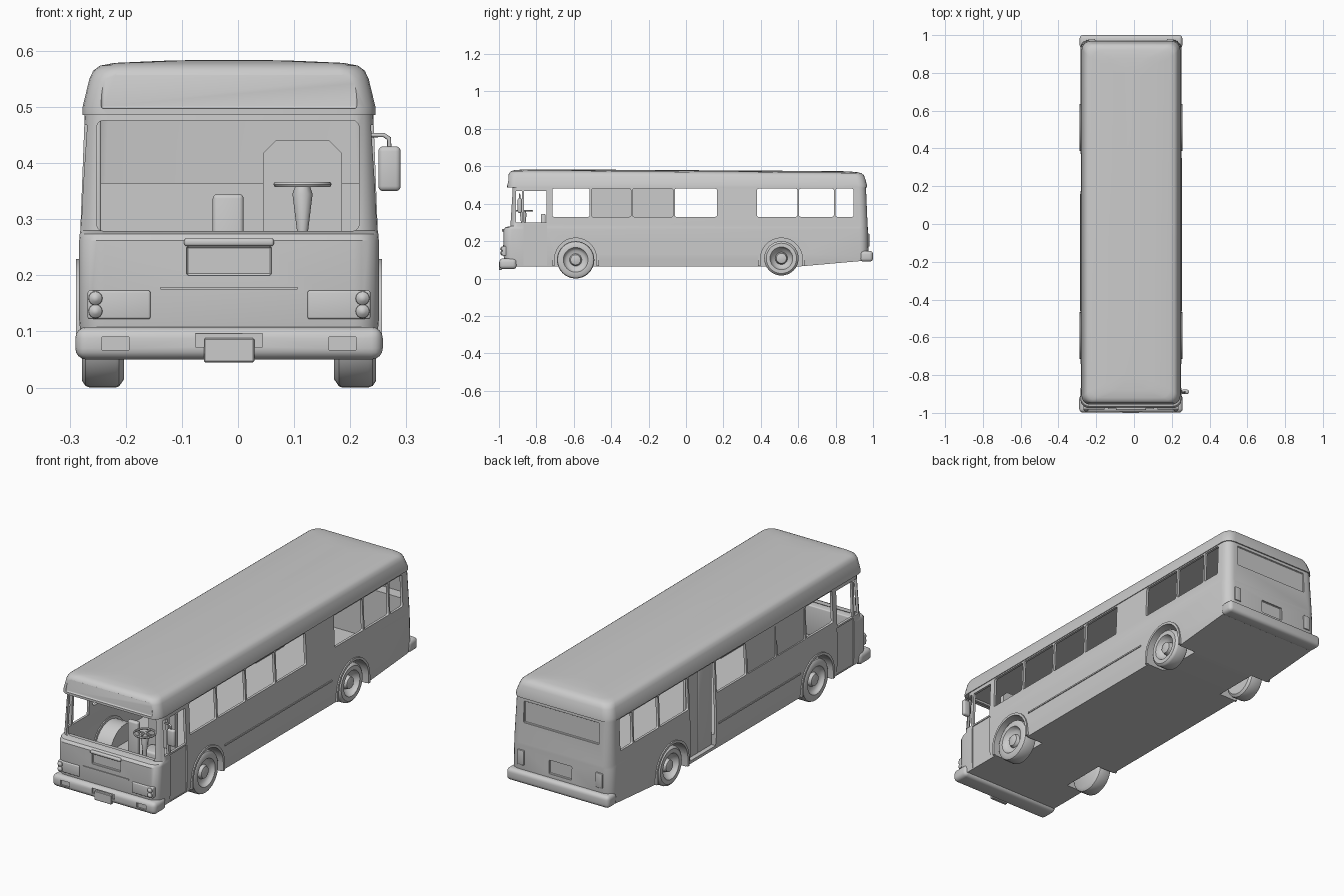
import bpy, bmesh, math
from mathutils import Vector

if "Cube" in bpy.data.objects:
    bpy.data.objects.remove(bpy.data.objects["Cube"])

CX = -0.016          # body centre line (the mirror makes the model asymmetric)


def finish(name, bm):
    bmesh.ops.recalc_face_normals(bm, faces=bm.faces)
    me = bpy.data.meshes.new(name)
    bm.to_mesh(me)
    bm.free()
    ob = bpy.data.objects.new(name, me)
    bpy.context.collection.objects.link(ob)
    return ob


def box(name, x0, x1, y0, y1, z0, z1, bevel=0.0, segs=3):
    bm = bmesh.new()
    bmesh.ops.create_cube(bm, size=1)
    for v in bm.verts:
        v.co = Vector(((x0 + x1) / 2 + v.co.x * abs(x1 - x0),
                       (y0 + y1) / 2 + v.co.y * abs(y1 - y0),
                       (z0 + z1) / 2 + v.co.z * abs(z1 - z0)))
    if bevel:
        bmesh.ops.bevel(bm, geom=bm.edges[:], offset=bevel, segments=segs,
                        profile=0.5, affect='EDGES')
    return finish(name, bm)


def side_box(name, s, d0, d1, *rest, **kw):
    return box(name, CX + s * d0, CX + s * d1, *rest, **kw)


def loft(name, rings, n=5):
    """Stack of rounded rectangles: (z, half width, y front, y back, corner radius)."""
    bm = bmesh.new()
    loops = []
    for z, hw, y0, y1, r in rings:
        pts = []
        for i, (cx, cy) in enumerate(((hw - r, y1 - r), (r - hw, y1 - r),
                                      (r - hw, y0 + r), (hw - r, y0 + r))):
            for k in range(n + 1):
                a = math.pi / 2 * (i + k / n)
                pts.append((CX + cx + r * math.cos(a), cy + r * math.sin(a), z))
        loops.append([bm.verts.new(p) for p in pts])
    for a, b in zip(loops, loops[1:]):
        for i in range(len(a)):
            j = (i + 1) % len(a)
            bm.faces.new((a[i], a[j], b[j], b[i]))
    bm.faces.new(loops[0][::-1])
    bm.faces.new(loops[-1])
    return finish(name, bm)


def prism(name, pts, x0, x1, skip=()):
    """Extrude a (y, z) outline along x; skip may hold 'end0', 'last'."""
    bm = bmesh.new()
    a = [bm.verts.new((x0, y, z)) for y, z in pts]
    b = [bm.verts.new((x1, y, z)) for y, z in pts]
    n = len(pts)
    for i in range(n - 1 if 'last' in skip else n):
        bm.faces.new((a[i], a[(i + 1) % n], b[(i + 1) % n], b[i]))
    if 'end0' not in skip:
        bm.faces.new(a)
    bm.faces.new(b)
    return finish(name, bm)


def lathe(name, prof, centre, s=1, axis='X', steps=32):
    """Revolve (offset, radius) points around an axis through centre."""
    bm = bmesh.new()
    vs = [bm.verts.new((s * d, 0, r) if axis == 'X' else (r, 0, d)) for d, r in prof]
    es = [bm.edges.new(p) for p in zip(vs, vs[1:])]
    ax = (1, 0, 0) if axis == 'X' else (0, 0, 1)
    bmesh.ops.spin(bm, geom=vs + es, cent=(0, 0, 0), axis=ax, angle=2 * math.pi,
                   steps=steps, use_merge=True)
    bmesh.ops.remove_doubles(bm, verts=bm.verts, dist=1e-5)
    bmesh.ops.translate(bm, verts=bm.verts, vec=centre)
    return finish(name, bm)


def tube(name, pts, r):
    cu = bpy.data.curves.new(name, 'CURVE')
    cu.dimensions = '3D'
    cu.bevel_depth, cu.bevel_resolution, cu.use_fill_caps = r, 2, True
    sp = cu.splines.new('POLY')
    sp.points.add(len(pts) - 1)
    for p, c in zip(sp.points, pts):
        p.co = (*c, 1)
    ob = bpy.data.objects.new(name, cu)
    bpy.context.collection.objects.link(ob)


def cut(target, cutter):
    m = target.modifiers.new('cut', 'BOOLEAN')
    m.operation, m.solver, m.object = 'DIFFERENCE', 'EXACT', cutter
    bpy.context.view_layer.objects.active = target
    bpy.ops.object.modifier_apply(modifier=m.name)
    bpy.data.objects.remove(cutter)


def arch(y, r, low, zc=0.105, n=14):
    arc = [(y - r * math.cos(math.pi * k / n), zc + r * math.sin(math.pi * k / n))
           for k in range(n + 1)]
    return [(y - r, low)] + arc + [(y + r, low)]


# body shell, hollowed out
rings = [(0.065, 0.262, -0.962, 0.96, 0.04), (0.12, 0.267, -0.975, 0.976, 0.045),
         (0.262, 0.267, -0.975, 0.972, 0.045), (0.274, 0.266, -0.965, 0.972, 0.045),
         (0.28, 0.265, -0.94, 0.971, 0.04), (0.492, 0.257, -0.928, 0.962, 0.04)]
body = loft('body', rings)
T = 0.012
cut(body, loft('c', [(0.13, 0.255, -0.95, 0.962, 0.035), (0.262, 0.255, -0.95, 0.96, 0.035),
                     (0.28, 0.253, -0.928, 0.959, 0.03), (0.51, 0.244, -0.915, 0.949, 0.03)]))
cut(body, prism('c', [(0.6, 0.064), (1.1, 0.108), (1.1, 0.0), (0.6, 0.0)], -0.4, 0.4))
cut(body, box('c', CX - 0.236, CX + 0.232, -1.0, -0.88, 0.279, 0.476, 0.012))

# side windows, driver window and doors
windows = [(-0.715, -0.515), (-0.505, -0.295), (-0.285, -0.07), (-0.06, 0.165),
           (0.38, 0.595), (0.605, 0.79), (0.8, 0.895)]
for s in (1, -1):
    for a, b in windows:
        cut(body, side_box('c', s, 0.2, 0.3, a, b, 0.33, 0.48, bevel=0.007))
    cut(body, side_box('c', s, 0.2, 0.3, -0.865, -0.745, 0.3, 0.468))
    cut(body, side_box('c', s, 0.2, 0.3, -0.908, -0.878, 0.3, 0.468))
    cut(body, side_box('c', s, 0.26, 0.3, -0.868, -0.742, 0.07, 0.292))
for a, b in windows[1:3]:
    side_box('window_pane', -1, 0.254, 0.257, a - 0.003, b + 0.003, 0.325, 0.483)
cut(body, side_box('c', -1, 0.235, 0.3, 0.175, 0.37, 0.08, 0.48))
for a in (0.172, 0.2735):
    side_box('door_leaf', -1, 0.228, 0.242, a, a + 0.1, 0.078, 0.484, bevel=0.004)

# wheel arches, housings, lips and wheels
for yc, r, zc, hub in ((-0.59, 0.1, 0.1, 0.0), (0.51, 0.092, 0.108, 0.012)):
    for s in (1, -1):
        cut(body, prism('c', arch(yc, 0.112, 0.0), CX + s * 0.17, CX + s * 0.3))
        prism('wheel_housing', arch(yc, 0.112, 0.068), CX + s * 0.26, CX + s * 0.17,
              skip=('end0', 'last'))
        lip = arch(yc, 0.112, 0.068) + arch(yc, 0.124, 0.068)[::-1]
        prism('fender_lip', lip, CX + s * 0.25, CX + s * 0.273)
        k = r / 0.1
        prof = [(-0.075, 0), (-0.075, 0.085 * k), (-0.066, 0.098 * k), (-0.06, r),
                (-0.014, r), (-0.006, 0.097 * k), (0, 0.088 * k), (0, 0.066 * k),
                (-0.012, 0.06 * k), (-0.02, 0.05), (-0.022 - hub, 0.033),
                (-0.008, 0.027), (-0.004, 0.012), (-0.004, 0)]
        lathe('wheel', prof, (CX + s * 0.262, yc, zc), s)
    box('axle', CX - 0.19, CX + 0.19, yc - 0.015, yc + 0.015, zc - 0.015, zc + 0.015)

# roof cap, lightly crowned and sloping to the rear
roof = loft('roof', [(0.486, 0.252, -0.94, 0.96, 0.04), (0.486, 0.261, -0.956, 0.968, 0.045),
                     (0.5, 0.261, -0.956, 0.967, 0.045), (0.55, 0.249, -0.951, 0.957, 0.045),
                     (0.565, 0.242, -0.945, 0.95, 0.045), (0.574, 0.23, -0.934, 0.938, 0.045),
                     (0.579, 0.205, -0.92, 0.92, 0.045), (0.583, 0.12, -0.88, 0.88, 0.045),
                     (0.585, 0.05, -0.82, 0.82, 0.04)])
for v in roof.data.vertices:
    if v.co.z > 0.54:
        v.co.z -= 0.006 * (v.co.y + 0.95)
cut(roof, box('c', CX - 0.228, CX + 0.228, -1.0, -0.948, 0.497, 0.562, 0.005))

# front and rear bumpers
bumper = box('front_bumper', CX - 0.274, CX + 0.274, -0.998, -0.905, 0.05, 0.108, 0.02, 4)
cut(bumper, box('c', CX - 0.06, CX + 0.06, -1.1, -0.988, 0.072, 0.096))
for s in (1, -1):
    cut(bumper, side_box('c', s, 0.178, 0.226, -1.1, -0.99, 0.067, 0.09))
box('front_plate', CX - 0.045, CX + 0.045, -1.0, -0.985, 0.045, 0.088, 0.002, 1)
box('rear_bumper', CX - 0.272, CX + 0.272, 0.93, 1.0, 0.09, 0.148, 0.018, 4)

# front grille, trim and headlights
cut(body, box('c', CX - 0.076, CX + 0.076, -1.0, -0.966, 0.2, 0.252, 0.003, 1))
box('grille_bar', CX - 0.08, CX + 0.08, -0.985, -0.965, 0.252, 0.266, 0.005)
box('front_trim', CX - 0.122, CX + 0.122, -0.979, -0.97, 0.175, 0.179)
for s in (1, -1):
    side_box('headlight_panel', s, 0.14, 0.252, -0.982, -0.945, 0.122, 0.173, bevel=0.004)
    for z in (0.136, 0.159):
        lathe('headlight', [(0, 0.013), (0.008, 0.012), (0.014, 0.006), (0.016, 0)],
              (0, 0, 0), 1, 'Z', 16)
        lamp = bpy.context.collection.objects[-1]
        lamp.rotation_euler.x = math.pi / 2
        lamp.location = (CX + s * 0.238, -0.978, z)

# rear window and plate recesses
cut(body, box('c', CX - 0.2, CX + 0.2, 0.958, 1.1, 0.37, 0.472, 0.003, 1))
cut(body, box('c', CX - 0.06, CX + 0.06, 0.966, 1.1, 0.165, 0.23, 0.003, 1))
for s in (1, -1):
    side_box('tail_light', s, 0.19, 0.225, 0.965, 0.98, 0.17, 0.24, bevel=0.003)

# rub rails along the sides
side_box('side_rail', 1, 0.262, 0.271, -0.46, 0.35, 0.18, 0.187)
side_box('side_rail', -1, 0.262, 0.271, -0.46, 0.16, 0.18, 0.187)

# side mirror
tube('mirror_arm', [(0.235, -0.89, 0.45), (0.26, -0.89, 0.45), (0.269, -0.89, 0.444),
                    (0.27, -0.89, 0.42)], 0.004)
box('side_mirror', 0.25, 0.29, -0.9, -0.877, 0.35, 0.43, 0.009)

# cab interior: dashboard, steering wheel, driver seat, console
box('dashboard', CX - 0.245, CX + 0.245, -0.955, -0.9, 0.13, 0.274, 0.005)
lathe('steering_column', [(0.13, 0.014), (0.28, 0.01), (0.345, 0.018), (0.362, 0.012),
                          (0.362, 0)], (0.115, -0.87, 0), 1, 'Z', 12)
ring = [(0.362 + 0.005 * math.sin(a), 0.047 + 0.005 * math.cos(a))
        for a in (math.pi / 3 * k for k in range(7))]
lathe('steering_wheel', ring, (0.115, -0.87, 0), 1, 'Z', 24)
for dx, dy in ((0.047, 0.004), (0.004, 0.047)):
    box('wheel_spoke', 0.115 - dx, 0.115 + dx, -0.87 - dy, -0.87 + dy, 0.358, 0.364)
seat = box('driver_seat_back', 0.045, 0.185, -0.742, -0.72, 0.13, 0.44)
bm = bmesh.new()
bm.from_mesh(seat.data)
top = [e for e in bm.edges if all(v.co.z > 0.43 for v in e.verts)
       and abs(e.verts[0].co.x - e.verts[1].co.x) < 1e-4]
bmesh.ops.bevel(bm, geom=top, offset=0.022, segments=1, affect='EDGES')
bm.to_mesh(seat.data)
bm.free()
box('driver_seat', 0.06, 0.17, -0.82, -0.74, 0.13, 0.25, 0.01)
box('console', -0.045, 0.01, -0.775, -0.75, 0.13, 0.345, 0.008)

# rear bulkhead inside
box('rear_bulkhead', CX - 0.248, CX + 0.248, 0.9, 0.955, 0.13, 0.365)

# smooth shading with sharp edges kept
for ob in bpy.context.scene.objects:
    ob.select_set(ob.type == 'MESH')
bpy.context.view_layer.objects.active = body
bpy.ops.object.shade_smooth_by_angle(angle=math.radians(35))
